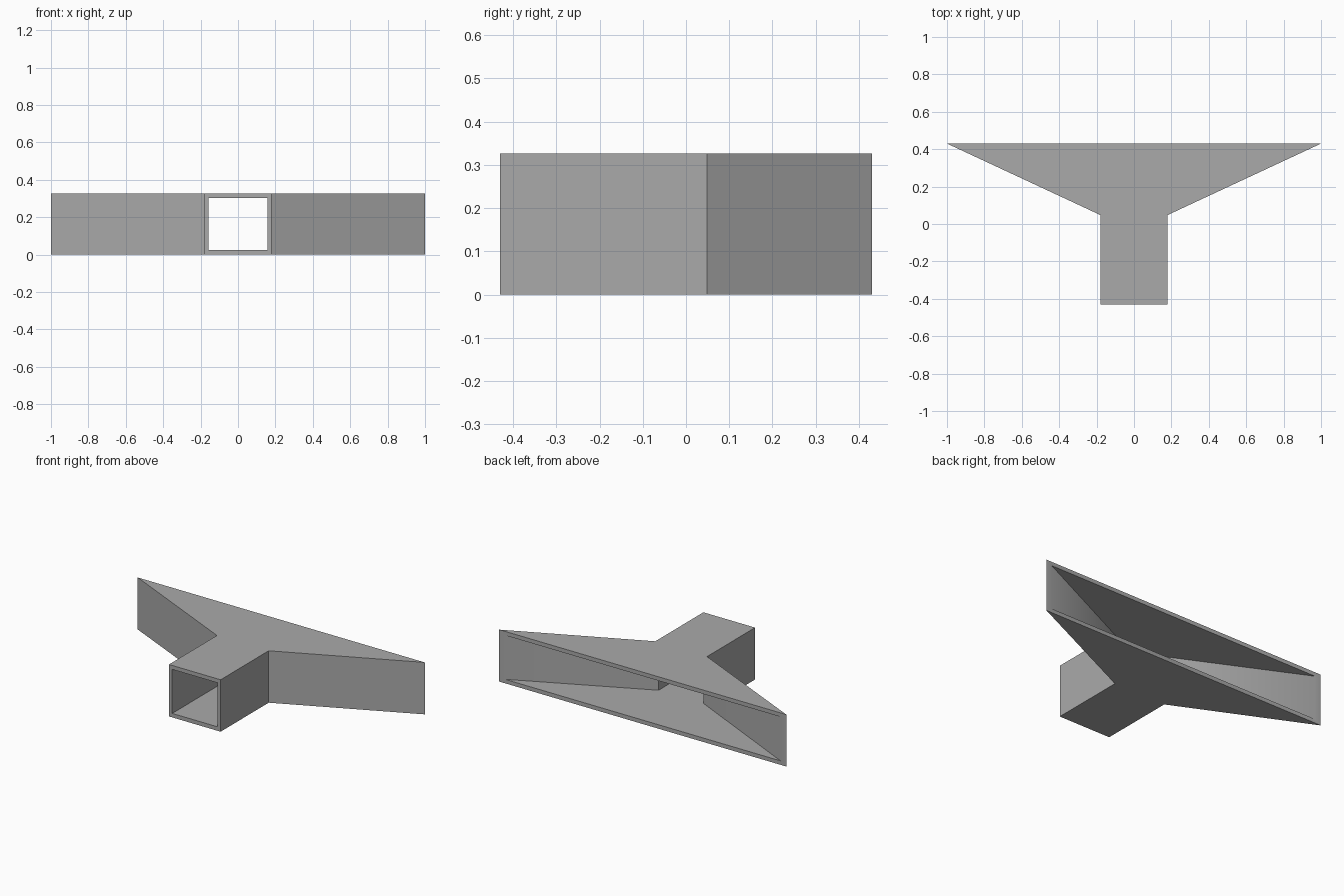
import bpy
import bmesh

cube = bpy.data.objects.get("Cube")
if cube:
    bpy.data.objects.remove(cube, do_unlink=True)

HEIGHT = 0.327
WALL = 0.025
FRONT, KINK, BACK = -0.43, 0.048, 0.43

# Plain grey material
grey = bpy.data.materials.new("plain_grey")
grey.use_nodes = True
colour = (0.4, 0.4, 0.4, 1)
grey.diffuse_color = colour
grey.node_tree.nodes["Principled BSDF"].inputs["Base Color"].default_value = colour

bm = bmesh.new()


def ring(half_width, y, inset):
    """Rectangular cross-section of the duct at depth y."""
    low, high = inset, HEIGHT - inset
    corners = [(-half_width, low), (half_width, low),
               (half_width, high), (-half_width, high)]
    return [bm.verts.new((x, y, z)) for x, z in corners]


# Outer skin sections from front to back, then inner skin from back to front
rings = [ring(0.18, FRONT, 0), ring(0.18, KINK, 0), ring(1.0, BACK, 0),
         ring(0.96, BACK, WALL), ring(0.157, KINK, WALL), ring(0.157, FRONT, WALL)]

# Join the sections into one closed hollow shell, including both open rims
for a, b in zip(rings, rings[1:] + rings[:1]):
    for i in range(4):
        j = (i + 1) % 4
        bm.faces.new((a[i], a[j], b[j], b[i]))
bmesh.ops.recalc_face_normals(bm, faces=bm.faces)

mesh = bpy.data.meshes.new("flared_duct")
bm.to_mesh(mesh)
bm.free()
mesh.materials.append(grey)
duct = bpy.data.objects.new("flared_duct", mesh)
bpy.context.collection.objects.link(duct)

# Soft shading only where walls meet at a shallow angle
bpy.context.view_layer.objects.active = duct
duct.select_set(True)
bpy.ops.object.shade_smooth_by_angle(angle=0.5236)
